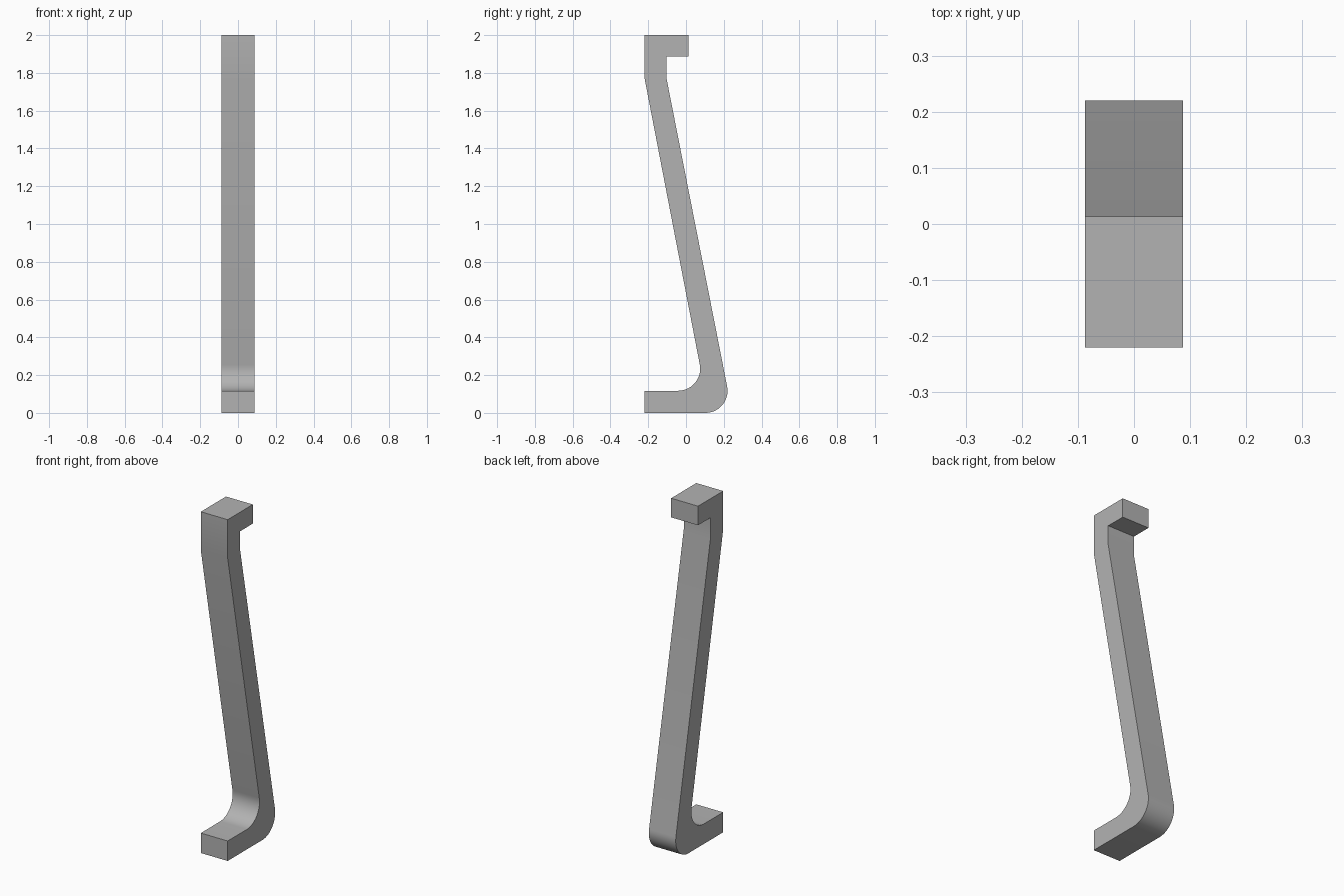
import bpy, bmesh, math
from mathutils import Vector

cube = bpy.data.objects.get("Cube")
if cube:
    bpy.data.objects.remove(cube, do_unlink=True)

HALF_WIDTH = 0.087
RADIUS = 0.117
LEAN = math.radians(11.1)
STEPS = 14


def arc(cy, cz, start, end):
    """Points on a bend, as (y, z)."""
    return [(cy + RADIUS * math.cos(a), cz + RADIUS * math.sin(a))
            for a in (start + (end - start) * i / STEPS for i in range(STEPS + 1))]


# Side profile: foot, outer bend, leaning grip, top hook, inner bend
profile = [(-0.22, 0)]
profile += arc(0.103, RADIUS, -math.pi / 2, LEAN)
profile += [(-0.104, 1.775), (-0.104, 1.888), (0.013, 1.888),
            (0.013, 2), (-0.22, 2), (-0.22, 1.775)]
profile += arc(-0.042, 2 * RADIUS, LEAN, -math.pi / 2)
profile += [(-0.22, RADIUS)]

# Extrude the profile across the width
bm = bmesh.new()
face = bm.faces.new([bm.verts.new((-HALF_WIDTH, y, z)) for y, z in profile])
sweep = bmesh.ops.extrude_face_region(bm, geom=[face])
moved = [v for v in sweep["geom"] if isinstance(v, bmesh.types.BMVert)]
bmesh.ops.translate(bm, verts=moved, vec=Vector((2 * HALF_WIDTH, 0, 0)))
bmesh.ops.recalc_face_normals(bm, faces=bm.faces)
mesh = bpy.data.meshes.new("pull_handle")
bm.to_mesh(mesh)
bm.free()

handle = bpy.data.objects.new("pull_handle", mesh)
bpy.context.collection.objects.link(handle)

# Plain grey finish
grey = bpy.data.materials.new("grey")
grey.use_nodes = True
colour = (0.45, 0.45, 0.45, 1)
grey.diffuse_color = colour
grey.node_tree.nodes["Principled BSDF"].inputs["Base Color"].default_value = colour
mesh.materials.append(grey)

# Smooth bends, sharp corners
bpy.ops.object.select_all(action="DESELECT")
handle.select_set(True)
bpy.context.view_layer.objects.active = handle
bpy.ops.object.shade_smooth_by_angle(angle=math.radians(30))
